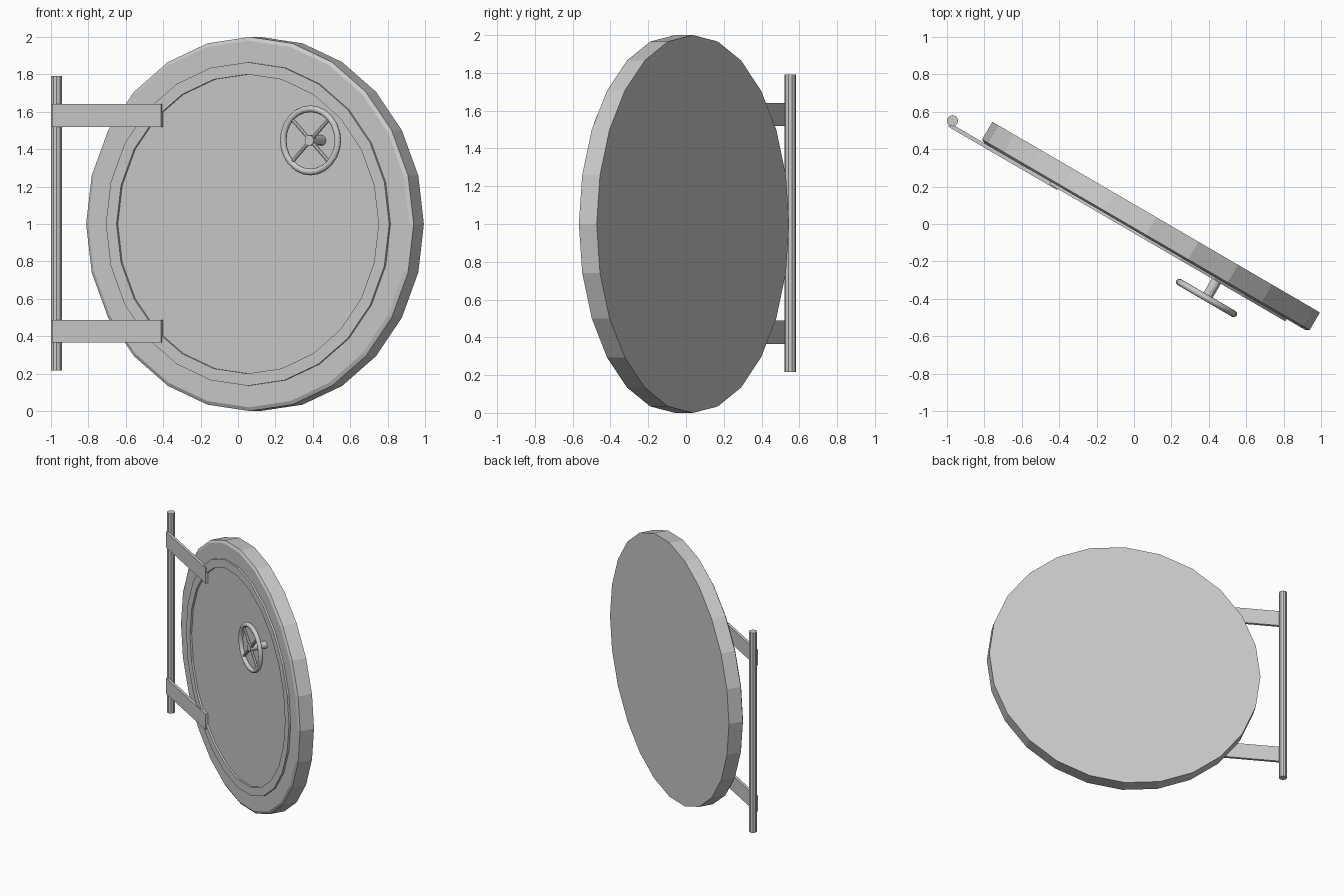
import bpy, bmesh, math
from mathutils import Matrix, Vector

if "Cube" in bpy.data.objects:
    bpy.data.objects.remove(bpy.data.objects["Cube"])

steel = bpy.data.materials.new("grey_steel")
steel.use_nodes = True
GREY = (0.6, 0.6, 0.6, 1)
steel.diffuse_color = GREY
steel.node_tree.nodes["Principled BSDF"].inputs["Base Color"].default_value = GREY

# Door frame: origin at the centre of the front face, front is local -y
SWING = Matrix.Translation((0.058, -0.067, 1)) @ Matrix.Rotation(math.radians(-30.2), 4, "Z")


def add(name, bm, matrix=SWING, smooth=False):
    bmesh.ops.recalc_face_normals(bm, faces=bm.faces)
    mesh = bpy.data.meshes.new(name)
    bm.to_mesh(mesh)
    bm.free()
    mesh.materials.append(steel)
    obj = bpy.data.objects.new(name, mesh)
    obj.matrix_world = matrix
    bpy.context.collection.objects.link(obj)
    if smooth:
        for face in mesh.polygons:
            face.use_smooth = True
    return obj


def lathe(profile, sides, closed=False, centre=(0, 0, 0), stretch=1):
    """Revolve (radius, y) points round the local y axis."""
    bm = bmesh.new()
    rings = []
    for r, y in profile:
        ring = []
        for i in range(sides):
            a = math.tau * i / sides
            p = Vector((r * stretch * math.cos(a), y, r * math.sin(a)))
            ring.append(bm.verts.new(p + Vector(centre)))
        rings.append(ring)
    pairs = list(zip(rings, rings[1:]))
    if closed:
        pairs.append((rings[-1], rings[0]))
    for a, b in pairs:
        for i in range(sides):
            j = (i + 1) % sides
            bm.faces.new((a[i], a[j], b[j], b[i]))
    if not closed:
        bm.faces.new(rings[0])
        bm.faces.new(rings[-1])
    return bm


def box(lo, hi):
    bm = bmesh.new()
    bmesh.ops.create_cube(bm, size=1)
    lo, hi = Vector(lo), Vector(hi)
    for v in bm.verts:
        v.co = (lo + hi) / 2 + Vector(c * s for c, s in zip(v.co, hi - lo))
    return bm


# Round door slab: bevelled front edge and a raised ring around a sunken panel
RING = -0.014
door = [(1, 0.12), (1, 0.011), (0.98, 0), (0.865, 0), (0.865, RING),
        (0.80, RING), (0.80, 0)]
add("round_door", lathe(door, 24, stretch=1.013))

# Two hinge straps across the door's right edge
for label, z in (("upper", 0.58), ("lower", -0.573)):
    add(label + "_hinge_strap",
        box((-1.205, -0.021, z - 0.061), (-0.53, 0.0, z + 0.061)))

# Upright hinge post
bm = bmesh.new()
bmesh.ops.create_cone(bm, cap_ends=True, segments=10, radius1=0.03,
                      radius2=0.03, depth=1.575)
add("hinge_post", bm, Matrix.Translation((-0.97, 0.552, 1.003)))

# Hand wheel: rim, hub stem and four diagonal spokes
WHEEL = SWING @ Matrix.Translation((0.45, -0.118, 0.447))
tube = [(0.169 + 0.018 * math.cos(math.tau * i / 8),
         0.018 * math.sin(math.tau * i / 8)) for i in range(8)]
add("wheel_rim", lathe(tube, 24, closed=True), WHEEL, smooth=True)
add("wheel_stem", lathe([(0.028, 0.118), (0.028, -0.014)], 12), WHEEL)
for i in range(4):
    turn = Matrix.Rotation(math.radians(45 + 90 * i), 4, "Y")
    bm = bmesh.new()
    bmesh.ops.create_cone(bm, cap_ends=True, segments=8, radius1=0.011,
                          radius2=0.011, depth=0.155,
                          matrix=Matrix.Translation((0, 0, 0.09)))
    add("wheel_spoke_%d" % (i + 1), bm, WHEEL @ turn, smooth=False)
